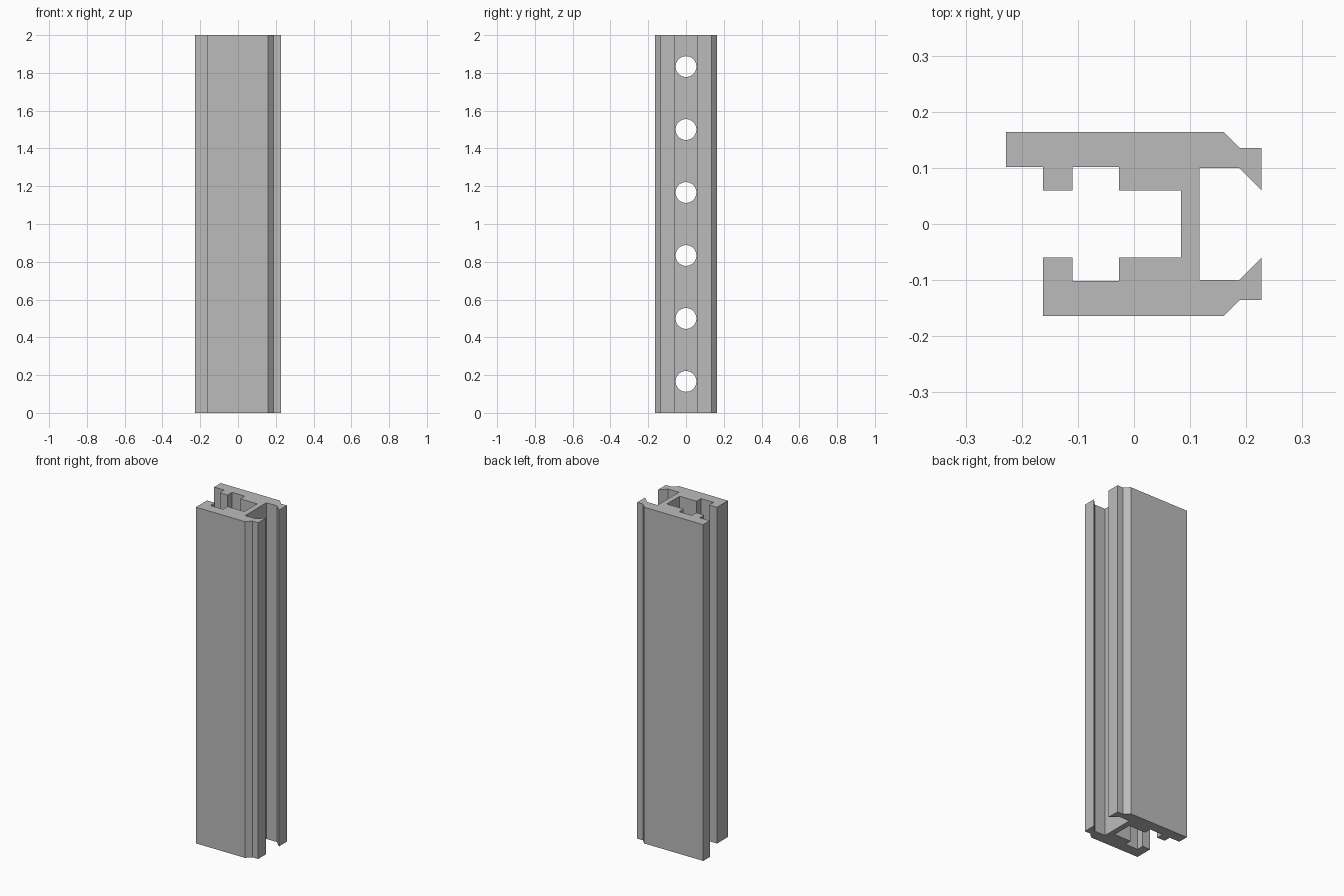
import bpy
import bmesh
from mathutils import Matrix

cube = bpy.data.objects.get("Cube")
if cube:
    bpy.data.objects.remove(cube, do_unlink=True)

LENGTH = 2.0
HOLES = 6
HOLE_RADIUS = 0.055


def make_material(name, colour):
    mat = bpy.data.materials.new(name)
    mat.use_nodes = True
    mat.diffuse_color = colour
    mat.node_tree.nodes["Principled BSDF"].inputs["Base Color"].default_value = colour
    return mat


def make_object(name, bm):
    bmesh.ops.recalc_face_normals(bm, faces=bm.faces)
    mesh = bpy.data.meshes.new(name)
    bm.to_mesh(mesh)
    bm.free()
    obj = bpy.data.objects.new(name, mesh)
    bpy.context.collection.objects.link(obj)
    return obj


# Half outline from the web's inner face round to its outer face
inner = [(0.084, 0.06), (-0.027, 0.06), (-0.027, 0.102), (-0.11, 0.102),
         (-0.11, 0.06), (-0.162, 0.06)]
outer = [(0.16, 0.164), (0.189, 0.135), (0.227, 0.135), (0.227, 0.06),
         (0.187, 0.1), (0.117, 0.1)]
long_lip = [(-0.162, 0.102), (-0.228, 0.102), (-0.228, 0.164)]
short_lip = [(-0.162, 0.164)]

back = inner + long_lip + outer
front = [(x, -y) for x, y in inner + short_lip + outer]

# Extruded channel
bm = bmesh.new()
section = bm.faces.new([bm.verts.new((x, y, 0)) for x, y in back + front[::-1]])
sweep = bmesh.ops.extrude_face_region(bm, geom=[section], use_keep_orig=True)
top = [v for v in sweep["geom"] if isinstance(v, bmesh.types.BMVert)]
bmesh.ops.translate(bm, verts=top, vec=(0, 0, LENGTH))
rail = make_object("channel_rail", bm)
rail.data.materials.append(make_material("plain grey", (0.5, 0.5, 0.5, 1)))

# Row of round holes through the web
bm = bmesh.new()
for i in range(HOLES):
    z = LENGTH * (i + 0.5) / HOLES
    bmesh.ops.create_cone(
        bm, cap_ends=True, segments=48, radius1=HOLE_RADIUS, radius2=HOLE_RADIUS,
        depth=0.1, matrix=Matrix.Translation((0.1, 0, z)) @ Matrix.Rotation(1.5708, 4, "Y"))
cutter = make_object("hole_cutter", bm)
cutter.hide_render = True

cut = rail.modifiers.new("web_holes", "BOOLEAN")
cut.operation = "DIFFERENCE"
cut.solver = "EXACT"
cut.object = cutter
bpy.context.view_layer.objects.active = rail
rail.select_set(True)
bpy.ops.object.modifier_apply(modifier=cut.name)
bpy.data.objects.remove(cutter, do_unlink=True)

# Round hole walls, crisp profile edges
bpy.ops.object.shade_smooth_by_angle()
